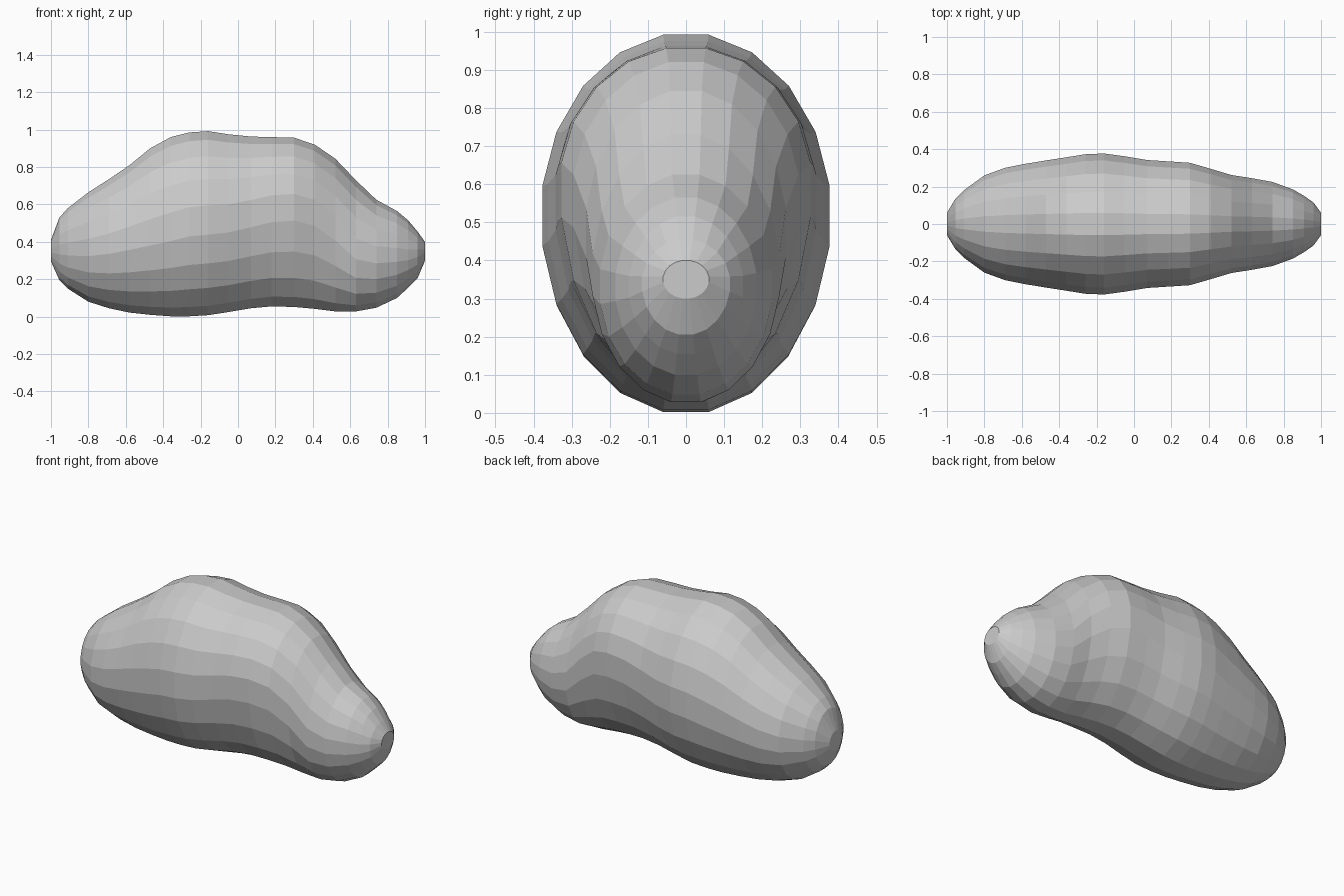
import bpy, bmesh, math

SIDES = 20

# Stations along the body: x, bottom z, top z, height of widest point, half width
STATIONS = [
    (-1.00, .295, .41, .35, .06), (-.955, .195, .53, .36, .135),
    (-.91, .15, .58, .36, .18), (-.80, .08, .665, .37, .26),
    (-.69, .045, .735, .39, .30), (-.58, .022, .81, .42, .322),
    (-.47, .01, .90, .45, .34), (-.36, .002, .96, .48, .357),
    (-.26, .002, .985, .51, .373), (-.16, .008, .992, .52, .377),
    (-.05, .025, .975, .53, .362), (.07, .045, .963, .56, .342),
    (.18, .055, .96, .59, .335), (.30, .052, .957, .60, .327),
    (.41, .042, .92, .57, .295), (.52, .028, .845, .48, .262),
    (.63, .028, .73, .36, .245), (.74, .048, .625, .33, .225),
    (.85, .10, .565, .33, .185), (.91, .155, .515, .33, .15),
    (.96, .205, .455, .34, .115), (1.00, .30, .40, .35, .06),
]


def section(bm, x, low, high, mid, half):
    """Oval ring with separate upper and lower heights."""
    grow = 1 / math.cos(math.pi / SIDES)
    ring = []
    for i in range(SIDES):
        a = 2 * math.pi * (i + .5) / SIDES
        s = math.sin(a) * grow
        z = mid + s * ((high - mid) if s > 0 else (mid - low))
        ring.append(bm.verts.new((x, half * math.cos(a) * grow, z)))
    return ring


# Boulder body: lofted faceted ovals, closed at both ends
bm = bmesh.new()
rings = [section(bm, *s) for s in STATIONS]
for a, b in zip(rings, rings[1:]):
    for i in range(SIDES):
        j = (i + 1) % SIDES
        bm.faces.new((a[i], a[j], b[j], b[i]))
bm.faces.new(rings[0])
bm.faces.new(rings[-1])
bmesh.ops.recalc_face_normals(bm, faces=bm.faces)

mesh = bpy.data.meshes.new("boulder")
bm.to_mesh(mesh)
bm.free()
boulder = bpy.data.objects.new("boulder", mesh)
bpy.context.collection.objects.link(boulder)
